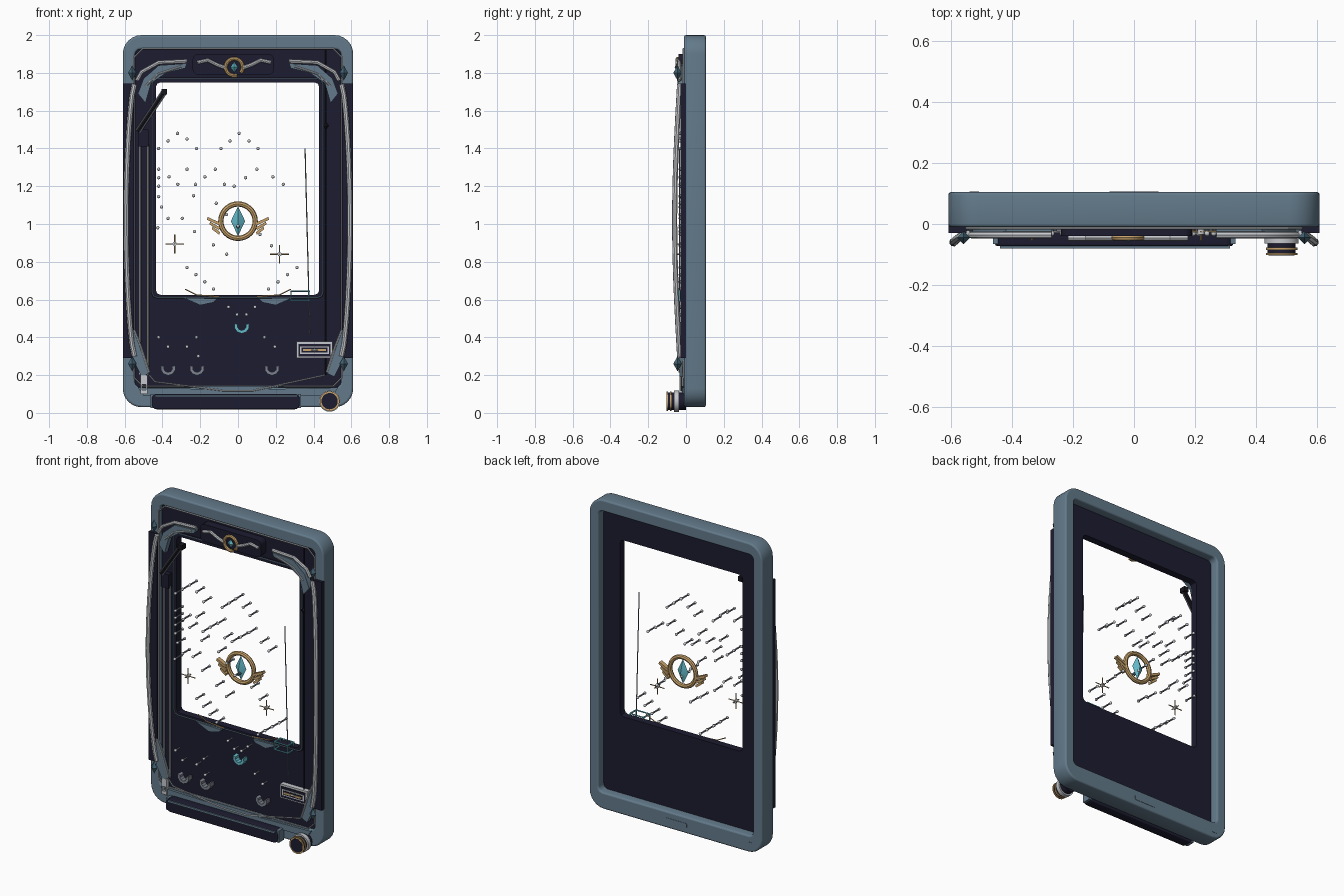
import bpy, bmesh, math
from mathutils import Matrix, Vector

cube = bpy.data.objects.get("Cube")
if cube:
    bpy.data.objects.remove(cube)


def material(name, r, g, b):
    m = bpy.data.materials.new(name)
    m.use_nodes = True
    m.diffuse_color = (r, g, b, 1)
    m.node_tree.nodes["Principled BSDF"].inputs["Base Color"].default_value = (r, g, b, 1)
    return m


slate = material("slate blue", .125, .195, .255)
navy = material("dark navy", .012, .0115, .03)
silver = material("pale silver", .56, .58, .61)
gold = material("old gold", .58, .37, .15)
teal = material("bright teal", .13, .5, .6)
deep = material("deep teal", .06, .13, .18)
black = material("near black", .008, .008, .012)
steel = material("pin steel", .21, .23, .28)


def finish(ob, mat):
    bpy.ops.object.select_all(action="DESELECT")
    ob.select_set(True)
    bpy.context.view_layer.objects.active = ob
    if ob.type == "CURVE":
        bpy.ops.object.convert(target="MESH")
        ob = bpy.context.object
    ob.data.materials.clear()
    ob.data.materials.append(mat)
    bpy.ops.object.shade_smooth_by_angle(angle=math.radians(35))
    return ob


def curve_object(name, loops, dims, closed):
    cu = bpy.data.curves.new(name, "CURVE")
    cu.dimensions = dims
    for pts in loops:
        sp = cu.splines.new("POLY")
        sp.points.add(len(pts) - 1)
        for p, co in zip(sp.points, pts):
            p.co = (*co, 0, 1) if len(co) == 2 else (*co, 1)
        sp.use_cyclic_u = closed
    ob = bpy.data.objects.new(name, cu)
    bpy.context.collection.objects.link(ob)
    return ob


def plate(name, mat, loops, front, back, bevel=0.0):
    """Upright slab cut from x-z outlines; later outlines are holes."""
    ob = curve_object(name, loops, "2D", True)
    ob.data.fill_mode = "BOTH"
    ob.data.extrude = (back - front) / 2 - bevel
    ob.data.bevel_depth = bevel
    ob.data.bevel_resolution = 2
    ob.rotation_euler.x = math.pi / 2
    ob.location.y = (front + back) / 2
    return finish(ob, mat)


def tube(name, mat, pts, radius, closed=False):
    ob = curve_object(name, [pts], "3D", closed)
    ob.data.bevel_depth = radius
    ob.data.bevel_resolution = 2
    ob.data.use_fill_caps = True
    return finish(ob, mat)


def rect(x0, x1, z0, z1, r=0.0, n=6):
    """Rectangle outline with corners of radius r cut in n steps."""
    if not r:
        return [(x0, z0), (x1, z0), (x1, z1), (x0, z1)]
    out = []
    corners = [(x1 - r, z1 - r), (x0 + r, z1 - r), (x0 + r, z0 + r), (x1 - r, z0 + r)]
    for q, (cx, cz) in enumerate(corners):
        for i in range(n + 1):
            a = (q + i / n) * math.pi / 2
            out.append((cx + r * math.cos(a), cz + r * math.sin(a)))
    return out


def arc(cx, cz, r, start=0, end=360, n=32):
    angles = [math.radians(start + (end - start) * i / n) for i in range(n + 1)]
    return [(cx + r * math.cos(a), cz + r * math.sin(a)) for a in angles]


def lift(pts, y):
    return [(x, y, z) for x, z in pts]


def flip(pts, s):
    return [(p[0] * s, *p[1:]) for p in pts]


def disc(name, mat, x, z, r, front, back):
    bpy.ops.mesh.primitive_cylinder_add(vertices=32, radius=r, depth=back - front,
                                        location=(x, (front + back) / 2, z), rotation=(math.pi / 2, 0, 0))
    ob = bpy.context.object
    ob.name = name
    return finish(ob, mat)


def mesh_object(name, bm, mat, spot=(0, 0, 0)):
    me = bpy.data.meshes.new(name)
    bm.to_mesh(me)
    ob = bpy.data.objects.new(name, me)
    ob.location = spot
    bpy.context.collection.objects.link(ob)
    return finish(ob, mat)


def gem(name, mat, x, y, z, w, h, depth):
    bm = bmesh.new()
    ring = [bm.verts.new(p) for p in ((w, 0, 0), (0, depth, 0), (-w, 0, 0), (0, -depth, 0))]
    for tip in (h, -h):
        v = bm.verts.new((0, 0, tip))
        for i in range(4):
            bm.faces.new((ring[i], ring[(i + 1) % 4], v))
    bmesh.ops.recalc_face_normals(bm, faces=bm.faces)
    mesh_object(name, bm, mat, (x, y, z))


# Cabinet ring and the recessed, windowed playfield panel
plate("cabinet_frame", slate, [rect(-.6, .6, .04, 1.99, .09), rect(-.555, .555, .125, 1.935, .04)], -.01, .105, .01)
window = rect(-.435, .43, .625, 1.75, .025, 2)
plate("playfield", navy, [rect(-.56, .56, .12, 1.945, .03), window], .012, .05)
plate("window_bezel", navy, [rect(-.46, .455, .605, 1.775, .03, 2), window], .004, .012)
tube("bezel_line", slate, lift(rect(-.455, .45, .61, 1.77, .03, 2), .003), .0035, True)
plate("back_slot", slate, [rect(-.08, .08, .065, .095, .01)], .1, .107)
plate("back_port", slate, [rect(-.54, -.51, .065, .095)], .1, .107)
tube("panel_trim", silver, lift(rect(-.55, .55, .142, 1.928, .045, 1), -.014), .004, True)

# Side rails, bowed handles, corner ornaments and crystals
for s, side in ((1, "left"), (-1, "right")):
    plate(side + "_rail", navy, [flip(rect(.55, .61, .29, 1.745), s)], -.03, 0)
    bow = []
    for i in range(25):
        t = i / 24
        k = math.sin(math.pi * t)
        bow.append((s * (.548 + .045 * k ** .6), -.034 - .026 * k, .3 + 1.44 * t))
    tube(side + "_handle", silver, bow, .014)
    # Layered feathers of the upper wing
    feather = [(.53, 1.69), (.5, 1.77), (.42, 1.84), (.27, 1.85), (.28, 1.825), (.38, 1.8), (.46, 1.745), (.49, 1.64)]
    plate(side + "_top_wing", slate, [flip(feather, s)], -.042, -.005)
    tube(side + "_wing_trim", silver,
         flip(lift([(.535, 1.76), (.51, 1.805), (.42, 1.855), (.27, 1.862)], -.036), s), .011)
    tube(side + "_wing_rib", silver, flip(lift([(.49, 1.73), (.42, 1.795), (.3, 1.835)], -.043), s), .005)
    plate(side + "_bottom_gusset", slate,
          [flip([(.555, .44), (.52, .36), (.47, .21), (.51, .19), (.555, .28)], s)], -.035, -.005)
    tube(side + "_gusset_trim", silver, flip(lift([(.55, .44), (.518, .36), (.47, .215)], -.034), s), .006)
    for z in (1.8, .26):
        gem(side + "_crystal", deep, s * .56, -.045, z, .022, .04, .022)
    # Lower guide wings beneath the window
    plate(side + "_guide_wing", slate, [flip([(.29, .61), (.11, .605), (.13, .585), (.2, .57)], s)], -.01, .013)
    tube(side + "_guide_wire", gold, flip(lift([(.28, .655), (.22, .625), (.1, .615)], 0), s), .003)
    # Top emblem feathers
    tube(side + "_emblem_wing", silver,
         [(s * x - .02, -.046, z) for x, z in ((.195, 1.855), (.14, 1.867), (.09, 1.842), (.05, 1.828))], .01)
    # Medallion feathers
    for i in range(3):
        x, z, w = .165 - .013 * i, 1.03 - .025 * i, .007
        bar = [(.1, z - .03 - w), (x, z - w), (x - .005, z + w), (.095, z - .03 + w)]
        plate(side + "_medallion_feather", gold, [flip(bar, s)], .015, .042)

# Top emblem
plate("top_plaque", navy, [rect(-.24, .19, 1.79, 1.9, .03)], -.04, .012)
tube("emblem_ring", gold, lift(arc(-.02, 1.83, .045, -40, 290), -.045), .01)
gem("emblem_gem", teal, -.02, -.045, 1.83, .02, .028, .015)

# Centre medallion
tube("medallion_ring", gold, lift(arc(0, 1.015, .091), .03), .014, True)
gem("medallion_gem", teal, 0, .03, 1.015, .038, .078, .025)
disc("medallion_stud", deep, 0, .985, .01, 0, .02)

# Bottom apron, drawer and knob
plate("apron", slate, [[(-.53, .134), (-.08, .124), (.08, .124), (.53, .134), (.5, .09), (-.5, .09)]], -.022, -.005)
plate("apron_peak", slate, [[(-.25, .142), (.25, .142), (.08, .115), (-.08, .115)]], -.026, -.01)
tube("apron_line", silver, lift([(-.47, .2), (-.44, .165), (-.08, .118), (.08, .118), (.46, .2)], -.026), .004)
plate("drawer", navy, [rect(-.45, .32, .025, .095, .02)], -.072, -.01, .006)
plate("drawer_lip", slate, [rect(-.44, .315, .083, .095)], -.08, -.065)
for x in (-.455, .325):
    plate("drawer_end", slate, [rect(x - .008, x + .008, .025, .1)], -.065, -.01)
disc("knob_stem", navy, .485, .062, .046, -.095, 0)
disc("knob_collar", silver, .485, .062, .056, -.064, -.038)
for y in (-.085, -.102):
    disc("knob_rim", gold, .485, .062, .052, y, y + .007)
disc("knob_cap", navy, .485, .062, .043, -.104, -.095)

# Guide rails, lanes and launcher arm
for x in (-.52, -.478):
    tube("lane_rail", silver, [(x, -.004, .2), (x, -.004, 1.42)], .006)
plate("lane_stop", silver, [rect(-.515, -.48, .1, .2), rect(-.507, -.488, .12, .15)], -.035, -.01)
tube("shooter_strip", black, [(.465, 0, .2), (.465, 0, 1.92)], .004)
gem("shooter_post", black, .465, -.01, 1.52, .015, .02, .012)
arm = [(-.39, 1.7), (-.53, 1.49)]
tube("launch_arm", black, lift(arm, -.01), .012)
for d in (-.01, .01):
    tube("launch_arm_edge", steel, lift([(x + d, z - d * .65) for x, z in arm], -.018), .004)
plate("arm_pivot", black, [rect(-.405, -.375, 1.685, 1.715)], -.03, .012)
plate("arm_foot", navy, [rect(-.53, -.475, 1.41, 1.5)], -.02, .012)
tube("needle", steel, [(.355, -.035, 1.4), (.38, -.035, .42)], .003)

# Open wire gate
gate = rect(.281, .376, .596, .644)
for y in (-.035, .025):
    tube("gate_loop", teal, lift(gate, y), .005, True)
for x, z in gate:
    tube("gate_edge", teal, [(x, -.035, z), (x, .025, z)], .005)

# Layered name plate and lane cups
plate("name_plate", silver, [rect(.31, .5, .29, .378)], -.018, .012)
plate("name_plate_inset", navy, [rect(.32, .49, .298, .366)], -.022, -.016)
plate("name_plate_bar", silver, [rect(.328, .482, .313, .352)], -.026, -.02)
plate("name_plate_slot", navy, [rect(.336, .474, .32, .345)], -.029, -.024)
plate("name_plate_stripe", gold, [rect(.343, .467, .327, .338)], -.032, -.027)
gem("name_plate_bead", silver, .405, -.032, .3325, .02, .008, .006)
for x, z, m in ((-.37, .238, steel), (-.217, .238, steel), (.18, .238, steel), (.02, .46, teal)):
    outline = arc(x, z, .04, 160, 380, 6) + arc(x, z, .023, 380, 160, 6)
    plate("cup", m, [outline], -.025, .013)

# Four-point sparkles
for x, z in ((-.335, .895), (.22, .84)):
    for d in ((.05, 0, 0), (0, .03, 0), (0, 0, .05)):
        c, d = Vector((x, -.025, z)), Vector(d)
        tube("sparkle", gold, [c - d, c + d], .003)
    disc("sparkle_core", silver, x, z, .011, -.035, -.015)

# Pins laid out as straight runs: start x, start z, step x, step z, count
runs = [(-.42, 1.4, .05, .04, 3), (-.27, 1.45, .05, -.05, 2), (-.09, 1.4, .048, .04, 3), (.058, 1.44, .048, -.04, 2),
        (-.42, 1.29, 0, -.045, 2), (-.365, 1.25, .046, -.04, 2), (-.42, 1.2, 0, -.055, 2), (-.405, 1.09, .035, -.06, 2),
        (-.425, .98, .13, .05, 2), (-.27, 1.29, .045, -.08, 2), (-.235, 1.15, .06, .1, 2), (-.12, 1.29, .048, -.08, 2),
        (-.02, 1.2, .06, .045, 3), (.185, 1.25, .055, -.04, 2), (-.115, 1.11, .055, -.06, 2),
        (-.23, .96, .1, -.07, 2), (-.06, .84, .06, .15, 2), (.117, .945, .06, -.06, 2), (-.27, .77, .047, -.038, 4),
        (.312, .77, -.05, -.038, 4), (-.42, .4, .05, -.05, 2), (-.22, .4, -.05, -.05, 2), (.14, .4, .055, -.05, 2),
        (-.21, .3, .05, 0, 1), (-.05, .56, .045, -.04, 2), (.09, .56, -.045, -.04, 2)]
rods, heads = bmesh.new(), bmesh.new()
lay = Matrix.Rotation(math.pi / 2, 4, "X")
for x, z, dx, dz, n in runs:
    for i in range(n):
        spot = Matrix.Translation((x + i * dx, .005, z + i * dz))
        bmesh.ops.create_cone(rods, segments=8, radius1=.005, radius2=.005, depth=.08, cap_ends=True, matrix=spot @ lay)
        for y in (-.036, .036):
            bmesh.ops.create_icosphere(heads, subdivisions=2, radius=.009, matrix=spot @ Matrix.Translation((0, y, 0)))
mesh_object("pin_rods", rods, steel)
mesh_object("pin_heads", heads, silver)
